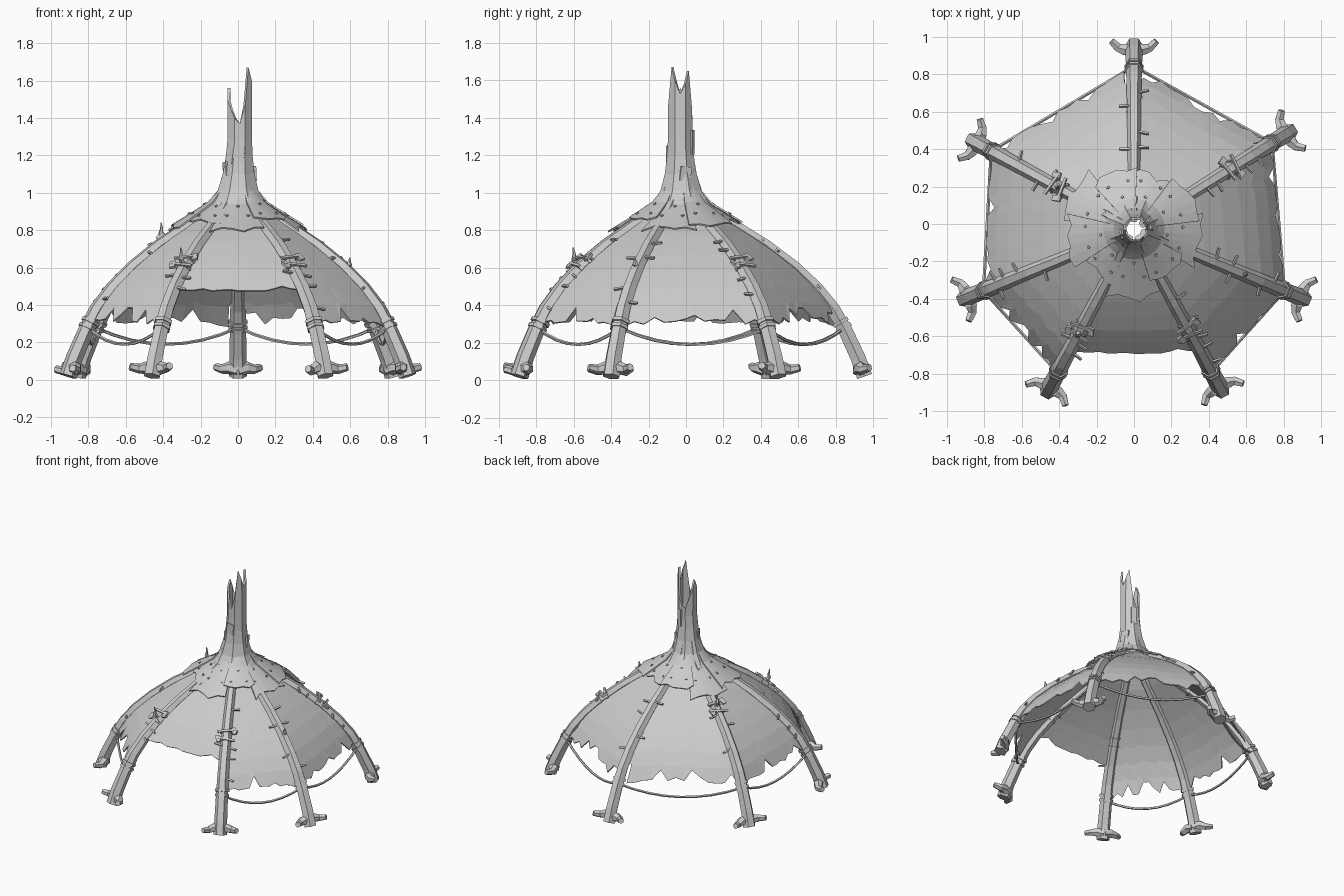
import bpy, bmesh, math, random
from mathutils import Vector, Matrix

if "Cube" in bpy.data.objects:
    bpy.data.objects.remove(bpy.data.objects["Cube"])

random.seed(11)
GREY = bpy.data.materials.new("weathered_grey")
GREY.diffuse_color = (0.6, 0.6, 0.6, 1)
GREY.use_nodes = True
GREY.node_tree.nodes["Principled BSDF"].inputs["Base Color"].default_value = GREY.diffuse_color
RIBS = [90, 32, -22.3, -61.5, -118, -157.7, -208.7]
PROFILE = [(.98, .02), (.945, .12), (.88, .26), (.813, .38), (.725, .49), (.605, .605),
           (.455, .72), (.305, .815), (.20, .88), (.10, .97), (.06, 1.10)]
CENTRE_Y = -.027


def lerp_table(table, x):
    for (a, fa), (b, fb) in zip(table, table[1:]):
        if x <= b:
            return fa + (fb - fa) * (x - a) / (b - a)
    return table[-1][1]


def rib_radius(z):
    return lerp_table([(h, r) for r, h in PROFILE], z)


def polar(deg, r, z):
    a = math.radians(deg)
    return Vector((r * math.cos(a), r * math.sin(a), z))


def tangential(deg):
    return polar(deg + 90, 1, 0)


def finish(bm, name, thickness=0):
    bmesh.ops.recalc_face_normals(bm, faces=bm.faces)
    bmesh.ops.translate(bm, verts=bm.verts, vec=(0, CENTRE_Y, 0))
    mesh = bpy.data.meshes.new(name)
    bm.to_mesh(mesh)
    bm.free()
    mesh.materials.append(GREY)
    ob = bpy.data.objects.new(name, mesh)
    bpy.context.collection.objects.link(ob)
    if thickness:
        mod = ob.modifiers.new("thickness", 'SOLIDIFY')
        mod.thickness = thickness
        mod.offset = 0
    return ob


def tube(bm, pts, radii, sides, ref):
    rings = []
    for i, p in enumerate(pts):
        t = (pts[min(i + 1, len(pts) - 1)] - pts[max(i - 1, 0)]).normalized()
        s = (ref - t * ref.dot(t)).normalized()
        n = t.cross(s)
        rings.append([bm.verts.new(p + radii[i] * (s * math.cos(k * math.tau / sides)
                      + n * math.sin(k * math.tau / sides))) for k in range(sides)])
    for a, b in zip(rings, rings[1:]):
        for k in range(sides):
            bm.faces.new((a[k], a[(k + 1) % sides], b[(k + 1) % sides], b[k]))
    bm.faces.new(rings[0])
    bm.faces.new(rings[-1])


def sheet(bm, grid, closed=False):
    rows = [[bm.verts.new(p) for p in row] for row in grid]
    for a, b in zip(rows, rows[1:]):
        n = len(a)
        for k in range(n if closed else n - 1):
            bm.faces.new((a[k], a[(k + 1) % n], b[(k + 1) % n], b[k]))


def box(bm, centre, x, y, size, turn=0):
    # x, y: in-plane axes, turned about their normal
    z = x.cross(y)
    rot = Matrix((x, y, z)).transposed() @ Matrix.Rotation(turn, 3, 'Z')
    m = Matrix.Translation(centre) @ rot.to_4x4() @ Matrix.Diagonal((*size, 1))
    bmesh.ops.create_cube(bm, size=1, matrix=m)


def rib_frame(deg, z):
    p = polar(deg, rib_radius(z), z)
    along = (polar(deg, rib_radius(z + .03), z + .03) - p).normalized()
    t = tangential(deg)
    return p, t, along, t.cross(along)


# ribs with clawed feet
for i, deg in enumerate(RIBS):
    bm = bmesh.new()
    n = len(PROFILE)
    tube(bm, [polar(deg, r, z) for r, z in PROFILE],
         [.048 - .022 * k / (n - 1) for k in range(n)], 6, tangential(deg))
    for s in (-1, 1):
        t = tangential(deg) * s
        tilt = random.uniform(-.01, .015)
        tube(bm, [polar(deg, .955, .055), polar(deg, .96, .065) + t * .05,
                  polar(deg, .97, .055 + tilt) + t * .085, polar(deg, 1.005, .065 + tilt) + t * .12],
             [.042, .034, .026, .02], 6, Vector((0, 0, 1)))
    finish(bm, f"rib_{i}")

# canvas panels stretched between neighbouring ribs, torn at the hem
COLS, ROWS = 14, 7
for i, deg in enumerate(RIBS):
    a, b = deg, RIBS[(i + 1) % 7]
    if b > a:
        b -= 360
    front = (i == 3)
    hem = []
    for c in range(COLS + 1):
        u = c / COLS
        base = .475 if front else .285 + .03 * math.sin(math.pi * u)
        hem.append(base + random.choice((0, 0, .01, .02, .03, .07)) * (.35 if front else 1))
    gap = [[random.choice((.01, .02, .03, .07)) for _ in range(ROWS + 1)] for _ in range(2)]
    bm = bmesh.new()
    grid = []
    for r in range(ROWS + 1):
        f = r / ROWS
        row = []
        for c in range(COLS + 1):
            u = c / COLS
            low = hem[c] if r == ROWS or not front else .48
            if r < ROWS and not front:
                low = (hem[c] + .62) / 3
            z = .93 + (low - .93) * f
            v = gap[0][r] + (1 - gap[1][r] - gap[0][r]) * u
            rad = rib_radius(z) + .006
            p = polar(a, rad, z).lerp(polar(b, rad, z), v)
            p += Vector((p.x, p.y, 0)) * (.015 * math.sin(math.pi * u) * f)
            row.append(p)
        grid.append(row)
    sheet(bm, grid)
    finish(bm, f"canvas_panel_{i}", .008)

# sagging ropes between ribs, none over the front opening
for i, deg in enumerate(RIBS):
    if i == 3:
        continue
    a, b = polar(deg, .87, .28), polar(RIBS[(i + 1) % 7], .87, .28)
    pts = [a.lerp(b, k / 8) - Vector((0, 0, .09 * (1 - (k / 4 - 1) ** 2))) for k in range(9)]
    bm = bmesh.new()
    tube(bm, pts, [.009] * 9, 5, Vector((0, 0, 1)))
    finish(bm, f"hem_rope_{i}")

# rope wraps, lashing planks and stitch pegs on the ribs
for i, deg in enumerate(RIBS):
    bm = bmesh.new()
    for z in (.28, .31):
        p, t, al, n = rib_frame(deg, z)
        tube(bm, [p - al * .01, p + al * .01], [.051, .051], 6, t)
    finish(bm, f"rope_wrap_{i}")

    bm = bmesh.new()
    for z in (.40, .48, .55, .66, .73):
        for s in (-1, 1):
            if random.random() < .5:
                p, t, al, n = rib_frame(deg, z + random.uniform(-.03, .03))
                box(bm, p + t * s * .05 + n * .014, t, al, (.06, .012, .012), random.uniform(-.3, .3))
    finish(bm, f"stitch_pegs_{i}")

    if i in (1, 3, 4, 6):
        z = .72 if i == 6 else .61
        bm = bmesh.new()
        for k in (-1, 1):
            p, t, al, n = rib_frame(deg, z + k * .02)
            tube(bm, [p - al * .007, p + al * .007], [.044, .044], 6, t)
            box(bm, p + n * .035, t, al, (.13, .016, .012), .15 * k)
            box(bm, p + n * .033 + t * k * .055, t, al, (.03, .05, .014), .3)
        finish(bm, f"lashing_{i}")

# curved hooks
for i, (rib, z, s) in enumerate([(6, .73, 1), (4, .60, 1), (2, .59, .6)]):
    p, t, al, n = rib_frame(RIBS[rib], z)
    bm = bmesh.new()
    tube(bm, [p + n * .025, p + n * .06 * s, p + n * .08 * s + al * .02 * s,
              p + n * .11 * s + al * .035 * s], [.015, .014, .009, .003], 5, t)
    finish(bm, f"hook_{i}")

# splintered chimney flaring into the roof
N = 16
TOPS = [1.53, 1.58, 1.65, 1.44, 1.36, 1.35, 1.42, 1.50,
        1.56, 1.50, 1.44, 1.40, 1.37, 1.47, 1.67, 1.60]
FLARE = [(.22, .885), (.15, .935), (.105, 1.01), (.08, 1.10), (.066, 1.20), (.06, 1.29)]
bm = bmesh.new()
grid = []
for r, z in FLARE + [(.06, None)]:
    row = []
    for k in range(N):
        h = TOPS[k] if z is None else z
        lean = max(0, min(1, (h - 1) / .3))
        rr = r * (1.06 if k % 2 else .97)
        row.append(polar(k * 360 / N, rr, h) + Vector((.01, -.004, 0)) * lean)
    grid.append(row)
sheet(bm, grid, True)
finish(bm, "chimney", .014)

# patch plates on the chimney
bm = bmesh.new()
for deg, z, w, h in [(70, 1.27, .04, .13), (-95, 1.2, .06, .10), (-160, 1.12, .05, .09), (20, 1.1, .06, .08)]:
    box(bm, polar(deg, .068 if z > 1.15 else .08, z) + Vector((.008, -.003, 0)),
        tangential(deg), Vector((0, 0, 1)), (w, h, .012), random.uniform(-.15, .15))
finish(bm, "chimney_patches")

# overlapping hide flaps of the collar, with rivets
FLAP = [(.10, 1.005), (.16, .935), (.26, .872), (.345, .820)]
rivets = bmesh.new()
for i in range(9):
    mid = -90 + i * 40
    half = 23
    lift = .012 * (i % 2)
    reach = (.03, -.06, .02, .0, -.05, -.02, .03, .01, -.04)[i]
    bm = bmesh.new()
    grid = []
    for j, (r, z) in enumerate(FLAP):
        row = []
        for k in range(6):
            d = mid - half + 2 * half * k / 5
            e = reach + random.uniform(-.025, .025) if j == 3 else 0
            row.append(polar(d, r + e, z - e * .62 + lift))
        grid.append(row)
    sheet(bm, grid)
    finish(bm, f"collar_flap_{i}", .009)
    for d, r, z in [(-13, .26, .872), (12, .26, .872), (0, .18, .922)]:
        box(rivets, polar(mid + d, r, z + lift + .004), tangential(mid + d),
            polar(mid + d, -.85, .52).normalized(), (.013, .013, .016), .78)
finish(rivets, "collar_rivets")
